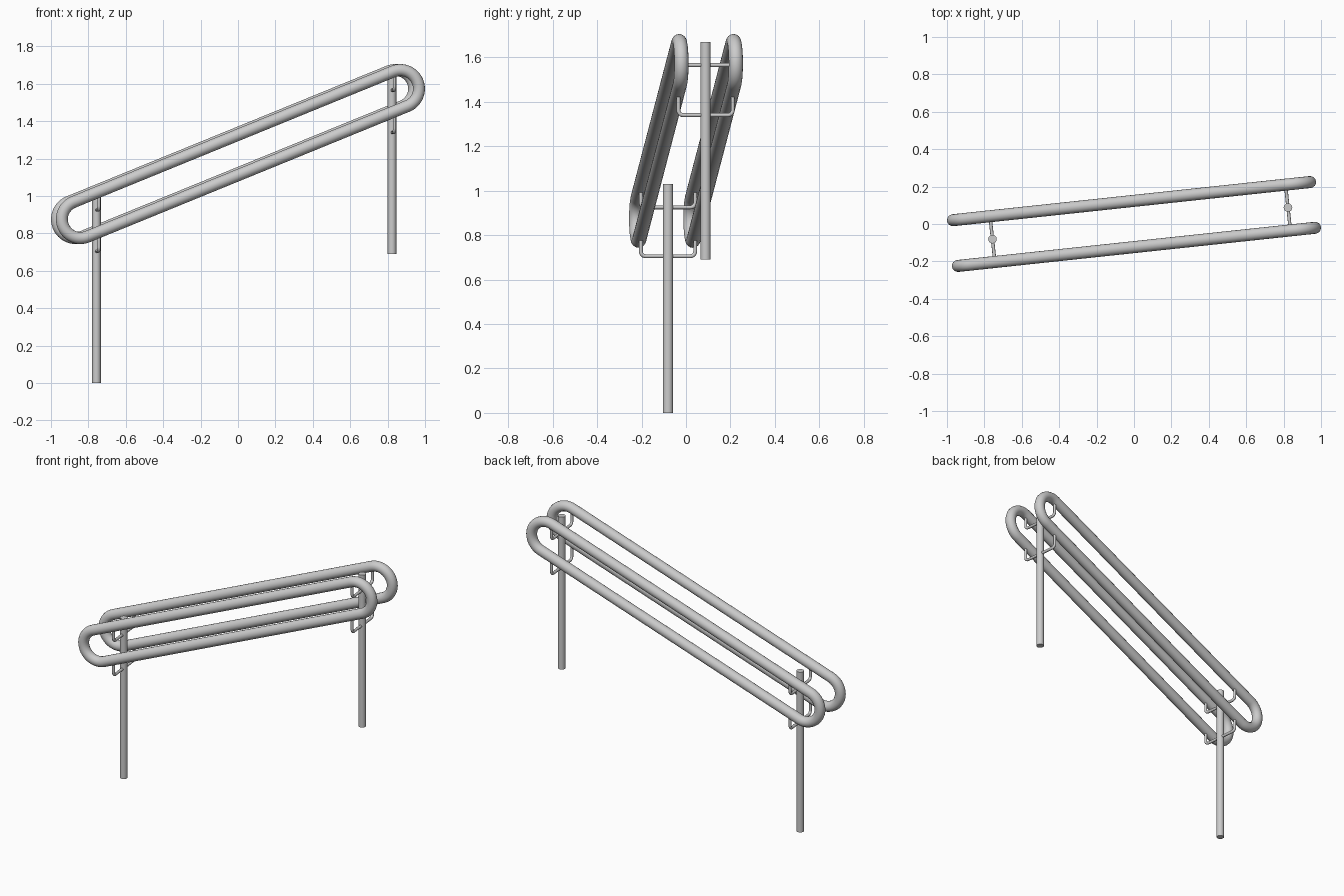
import bpy
from math import sin, cos, pi, radians, hypot
from mathutils import Vector

if "Cube" in bpy.data.objects:
    bpy.data.objects.remove(bpy.data.objects["Cube"])

YAW = radians(6.1)      # the whole handrail runs slightly diagonally in plan
GAP = 0.123             # half the spacing of the two rails
HALF, RISE, MID = 0.86, 0.349, 1.224   # arc centres of the rail loops
LOOP_R, TUBE_R = 0.1, 0.032


def place(u, v, z):
    """Rail-aligned coordinates to world."""
    return Vector((u * cos(YAW) - v * sin(YAW), u * sin(YAW) + v * cos(YAW), z))


def tube(name, pts, radius, closed=False, res=6):
    cu = bpy.data.curves.new(name, 'CURVE')
    cu.dimensions = '3D'
    cu.bevel_depth = radius
    cu.bevel_resolution = res
    cu.use_fill_caps = not closed
    sp = cu.splines.new('POLY')
    sp.points.add(len(pts) - 1)
    for p, co in zip(sp.points, pts):
        p.co = (*co, 1)
    sp.use_cyclic_u = closed
    ob = bpy.data.objects.new(name, cu)
    bpy.context.collection.objects.link(ob)
    bpy.ops.object.select_all(action='DESELECT')
    bpy.context.view_layer.objects.active = ob
    ob.select_set(True)
    bpy.ops.object.convert(target='MESH')
    bpy.ops.object.shade_smooth_by_angle(angle=radians(40))


# Two sloping stadium-shaped rails
length = hypot(HALF, RISE)
cs, sn = HALF / length, RISE / length
for name, v in (("front_rail", -GAP), ("back_rail", GAP)):
    pts = []
    for end, start in ((1, -pi / 2), (-1, pi / 2)):
        for i in range(25):
            a = start + pi * i / 24
            p, q = end * length + LOOP_R * cos(a), LOOP_R * sin(a)
            pts.append(place(p * cs - q * sn, v, MID + p * sn + q * cs))
    tube(name, pts, TUBE_R, closed=True)


# U-shaped bracket: straight rod with rounded, upturned ends
def bracket(name, u, z, top):
    r = 0.022
    half = [(GAP, top)]
    for i in range(7):
        a = -pi / 2 * i / 6
        half.append((GAP - r + r * cos(a), z + r + r * sin(a)))
    prof = half + [(-v, h) for v, h in reversed(half)]
    tube(name, [place(u, v, h) for v, h in prof], 0.009, res=3)


# Posts with two brackets each
for side, u, bottom, top, low, high in (("lower", -0.761, 0.0, 1.03, 0.705, 0.925),
                                        ("upper", 0.828, 0.69, 1.67, 1.34, 1.565)):
    tube(side + "_post", [place(u, 0, bottom), place(u, 0, top)], 0.023)
    centre = MID + u * RISE / HALF
    off = LOOP_R / cs
    bracket(side + "_post_bottom_bracket", u, low, centre - off - 0.02)
    bracket(side + "_post_top_bracket", u, high, centre + off - 0.02)
